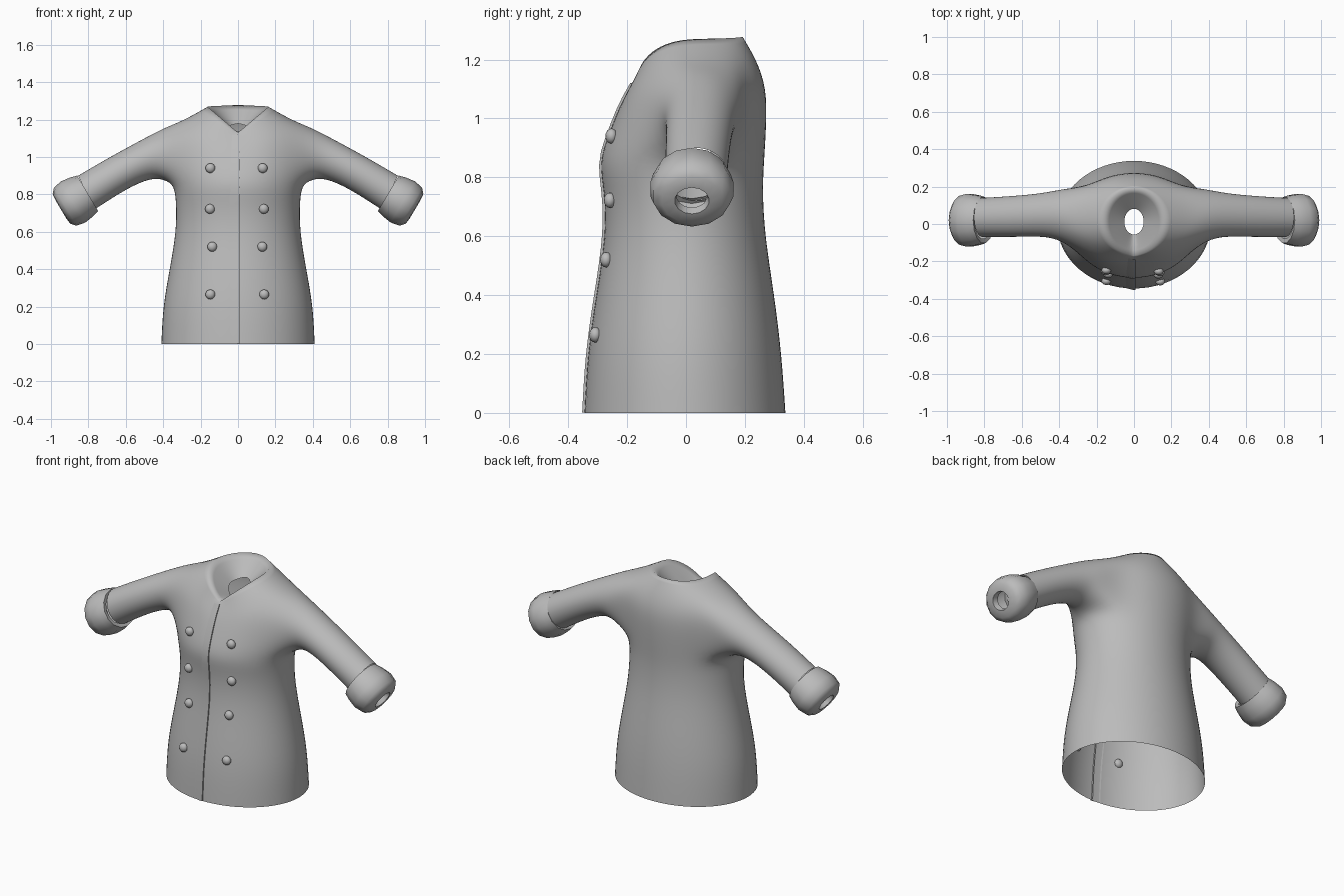
import bpy, bmesh, math
from mathutils import Vector

if "Cube" in bpy.data.objects:
    bpy.data.objects.remove(bpy.data.objects["Cube"])

cloth = bpy.data.materials.new("grey_cloth")
cloth.diffuse_color = (0.5, 0.5, 0.5, 1)
cloth.use_nodes = True
cloth.node_tree.nodes["Principled BSDF"].inputs["Base Color"].default_value = cloth.diffuse_color


def finish(name, bm, levels=0, angle=40):
    bmesh.ops.recalc_face_normals(bm, faces=bm.faces)
    me = bpy.data.meshes.new(name)
    bm.to_mesh(me)
    bm.free()
    me.materials.append(cloth)
    ob = bpy.data.objects.new(name, me)
    bpy.context.collection.objects.link(ob)
    if levels:
        sub = ob.modifiers.new("smooth_surface", 'SUBSURF')
        sub.levels = sub.render_levels = levels
    bpy.ops.object.select_all(action='DESELECT')
    bpy.context.view_layer.objects.active = ob
    ob.select_set(True)
    if levels:
        bpy.ops.object.shade_smooth()
    else:
        bpy.ops.object.shade_smooth_by_angle(angle=math.radians(angle))
    return ob


def bridge(bm, a, b):
    n = len(a)
    for i in range(n):
        bm.faces.new((a[i], a[(i + 1) % n], b[(i + 1) % n], b[i]))


# ---- coat: torso rings (z front, z side, z back, half width, y front, y back)
N = 16
G = 1.025
ROWS = [
    (0, 0, 0, .41 * G, -.345 * G, .338 * G),
    (.2, .2, .2, .402 * G, -.335 * G, .325 * G),
    (.4, .4, .4, .365 * G, -.305 * G, .3 * G),
    (.6, .6, .6, .33 * G, -.272 * G, .268 * G),
    (.75, .75, .75, .33 * G, -.276 * G, .26 * G),
    (.85, .85, .85, .34 * G, -.296 * G, .265 * G),
    (.94, .98, .98, .36, -.27, .28),
    (1.03, 1.12, 1.10, .36, -.232, .28),
    (1.085, 1.195, 1.20, .30, -.2, .245),
    (1.13, 1.27, 1.278, .165, -.17, .197),      # neckline
    (1.11, 1.165, 1.18, .053, -.058, .083),     # inner collar opening
]
ARMPIT, SHOULDER, NECK = 5, 8, 9
bm = bmesh.new()
bm.edges.layers.float.new("crease_edge")
bm.verts.layers.float.new("crease_vert")
rings = []
for zf, zs, zb, a, yf, yb in ROWS:
    ring = []
    for j in range(N):
        t = 2 * math.pi * j / N
        s, c = math.sin(t), math.cos(t)
        zend = zf if c > 0 else zb
        ring.append(bm.verts.new((a * s, (yf + yb) / 2 - c * (yb - yf) / 2,
                                  zs + (zend - zs) * (1 - abs(s)))))
    rings.append(ring)
for r in range(len(rings) - 1):
    for j in range(N):
        side = 2 <= j < 6 or 10 <= j < 14
        if side and ARMPIT <= r < SHOULDER:
            continue                             # armhole
        k = (j + 1) % N
        bm.faces.new((rings[r][j], rings[r][k], rings[r + 1][k], rings[r + 1][j]))

# ---- sleeves: (top point, bottom point, y centre, y half width)
SLEEVE = [
    ((.385, 1.16), (.395, .88), .05, .14),
    ((.50, 1.10), (.47, .888), .05, .118),
    ((.68, 1.003), (.60, .828), .04, .113),
    ((.855, .90), (.765, .72), .035, .108),
]
for sx in (1, -1):
    col = (lambda j: j) if sx > 0 else (lambda j: (N - j) % N)
    path = [(5, 4), (5, 5), (5, 6), (6, 6), (7, 6), (8, 6), (8, 5), (8, 4),
            (8, 3), (8, 2), (7, 2), (6, 2), (5, 2), (5, 3)]
    prev = [rings[r][col(j)] for r, j in path]
    n = len(prev)
    for (tx, tz), (bx, bz), yc, ry in SLEEVE:
        cur = []
        for k in range(n):
            al = 2 * math.pi * k / n
            f = -math.cos(al) / 2 * 1.03
            cur.append(bm.verts.new((sx * ((tx + bx) / 2 + f * (tx - bx)),
                                     yc + ry * math.sin(al),
                                     (tz + bz) / 2 + f * (tz - bz))))
        bridge(bm, prev, cur)
        prev = cur

# ---- sharp neckline with a pointed front
ce = bm.edges.layers.float["crease_edge"]
cv = bm.verts.layers.float["crease_vert"]
rim = set(rings[NECK])
for e in bm.edges:
    if e.verts[0] in rim and e.verts[1] in rim:
        e[ce] = 1.0
rings[NECK][0][cv] = 1.0
coat = finish("coat_body", bm, levels=2)

# ---- cuffs: rounded turned ends with a small wrist opening
AXIS = Vector((.86, 0, -.51))
UP = Vector((.51, 0, .86))
PROFILE = [(.0, .088), (-.005, .110), (.03, .120), (.085, .128), (.135, .118),
           (.158, .092), (.162, .052), (.13, .046)]
for sx, side in ((1, "right"), (-1, "left")):
    bm = bmesh.new()
    prev = None
    for d, r in PROFILE:
        c = Vector((.808, .02, .803)) + AXIS * d
        cur = []
        for k in range(14):
            t = 2 * math.pi * k / 14
            p = c + UP * r * math.cos(t) + Vector((0, r * 1.13 * math.sin(t), 0))
            cur.append(bm.verts.new((sx * p.x, p.y, p.z)))
        if prev:
            bridge(bm, prev, cur)
        prev = cur
    finish("cuff_" + side, bm, angle=50)

# ---- find the coat front for the parts lying on it
bpy.context.view_layer.update()
coat_eval = coat.evaluated_get(bpy.context.evaluated_depsgraph_get())


def front_y(x, z):
    hit, loc, nor, _ = coat_eval.ray_cast(Vector((x, -1, z)), Vector((0, 1, 0)))
    return loc.y if hit else -.17


button_spots = [(x, front_y(x, z), z, f"button_{side}_{i + 1}")
                for i, (z, xl, xr) in enumerate(((.94, -.148, .132), (.722, -.15, .138),
                                                 (.52, -.138, .13), (.265, -.148, .14)))
                for x, side in ((xl, "left"), (xr, "right"))]
overlap_path = [(front_y(0, z), z) for z in (.002 + i * 1.118 / 24 for i in range(25))]

# ---- front overlap edge
bm = bmesh.new()
prev = None
for y, z in overlap_path:
    cur = [bm.verts.new((x, y + dy, z)) for x, dy in
           ((-.05, .004), (-.005, -.008), (.008, -.008), (.008, .01))]
    if prev:
        for k in range(3):
            bm.faces.new((prev[k], prev[k + 1], cur[k + 1], cur[k]))
    prev = cur
finish("front_overlap", bm, angle=30)

# ---- two columns of buttons
for x, y, z, name in button_spots:
    bm = bmesh.new()
    bmesh.ops.create_uvsphere(bm, u_segments=12, v_segments=8, radius=.026)
    bmesh.ops.scale(bm, vec=(1, .8, 1), verts=bm.verts)
    bmesh.ops.translate(bm, vec=(x, y - .006, z), verts=bm.verts)
    finish(name, bm, angle=60)
